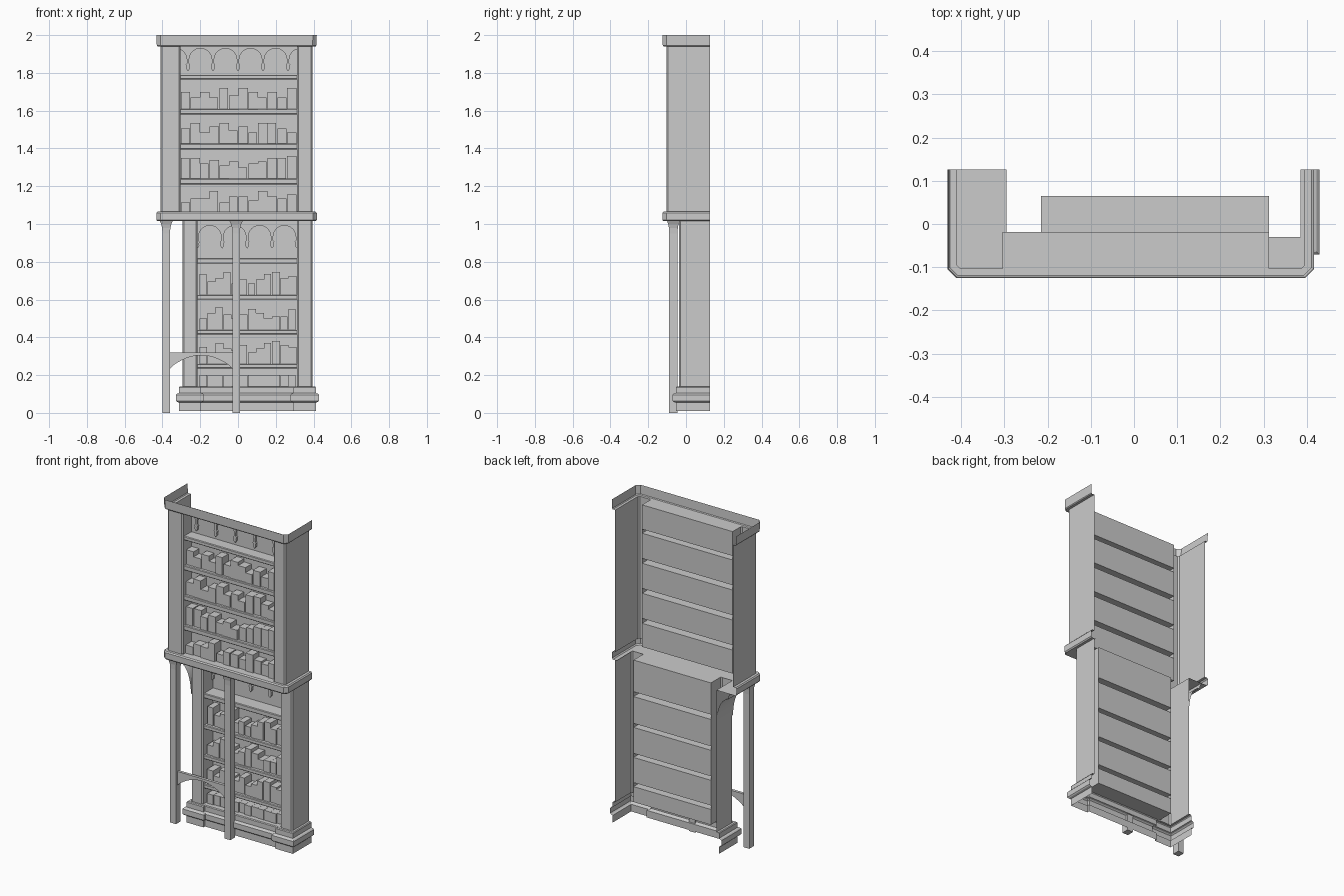
import bpy, bmesh, math, random
from mathutils import Vector

if "Cube" in bpy.data.objects:
    bpy.data.objects.remove(bpy.data.objects["Cube"])

random.seed(4)
BACK = 0.126


def finish(name, bm):
    bmesh.ops.remove_doubles(bm, verts=bm.verts, dist=0.00005)
    bmesh.ops.recalc_face_normals(bm, faces=bm.faces)
    me = bpy.data.meshes.new(name)
    bm.to_mesh(me)
    bm.free()
    ob = bpy.data.objects.new(name, me)
    bpy.context.collection.objects.link(ob)
    return ob


def add_grid(bm, rows):
    vs = [[bm.verts.new(p) for p in r] for r in rows]
    for a, b in zip(vs, vs[1:]):
        for i in range(len(a) - 1):
            bm.faces.new((a[i], a[i + 1], b[i + 1], b[i]))


def sheet(name, rows):
    bm = bmesh.new()
    add_grid(bm, rows)
    return finish(name, bm)


def add_box(bm, x0, x1, y0, y1, z0, z1):
    vs = bmesh.ops.create_cube(bm, size=1)["verts"]
    for v in vs:
        v.co = Vector(((x0 + x1) / 2 + v.co.x * (x1 - x0),
                       (y0 + y1) / 2 + v.co.y * (y1 - y0),
                       (z0 + z1) / 2 + v.co.z * (z1 - z0)))


def moulding(name, path, profile):
    """Sweep an (offset, z) profile along a plan path with mitred corners."""
    P = [Vector(p) for p in path]
    N = []
    for a, b in zip(P, P[1:]):
        d = (b - a).normalized()
        N.append(Vector((d.y, -d.x)))
    M = []
    for i in range(len(P)):
        n1, n2 = N[max(i - 1, 0)], N[min(i, len(N) - 1)]
        M.append((n1 + n2) / (1 + n1.dot(n2)))
    return sheet(name, [[(p.x + m.x * o, p.y + m.y * o, z) for p, m in zip(P, M)]
                        for o, z in profile])


def shelves(name, x0, x1, pts):
    """Continuous stepped casing: (y, z) profile run across the bay."""
    return sheet(name, [[(x, y, z) for y, z in pts] for x in (x0, x1)])


def stepped(front, back, bottom, bands):
    pts = [(front, bottom), (back, bottom)]
    for lo, hi in bands:
        c = 0.004
        pts += [(back, lo), (front + c, lo), (front, lo + c),
                (front, hi - c), (front + c, hi), (back, hi)]
    return pts


def pillar(name, outer, inner, front, inner_back, z0, z1):
    s = 1 if outer > inner else -1
    c = 0.008
    pts = [(inner, inner_back), (inner, front + c), (inner + s * c, front),
           (outer - s * c, front), (outer, front + c), (outer, BACK)]
    return sheet(name, [[(x, y, z) for x, y in pts] for z in (z0, z1)])


def arcade(name, x0, x1, first, step, count, top, crown, drop, front, back):
    """Row of round arches with hanging pendants, cut in a shallow plate."""
    r = step / 2 - 0.006
    spring = crown - r
    half = [(0.006, spring - 0.012), (0.006, drop + 0.042), (0.012, drop + 0.036),
            (0.008, drop + 0.026), (0.010, drop + 0.014), (0.004, drop + 0.006)]
    pts = []
    for k in range(-1, count + 1):
        xc = first + k * step
        pts += [(xc - dx, z) for dx, z in half] + [(xc, drop)]
        pts += [(xc + dx, z) for dx, z in reversed(half)]
        for i in range(13):
            t = math.pi * (1 - i / 12)
            pts.append((xc + step / 2 + r * math.cos(t), spring + r * math.sin(t)))
    pts = [p for p in pts if x0 + 0.001 < p[0] < x1 - 0.001]
    pts = [(x0, pts[0][1])] + pts + [(x1, pts[-1][1])]
    bm = bmesh.new()
    bm.faces.new([bm.verts.new((x, front, z)) for x, z in pts + [(x1, top), (x0, top)]])
    add_grid(bm, [[(x, y, z) for x, z in pts] for y in (front, back)])
    return finish(name, bm)


def books(name, x0, x1, z, front, back, heights):
    """heights: one digit per book, in hundredths of a unit plus 0.03."""
    bm = bmesh.new()
    w = (x1 - x0) / len(heights)
    for i, h in enumerate(heights):
        f = front + random.uniform(0, 0.012)
        add_box(bm, x0 + i * w, x0 + (i + 1) * w - random.choice((0.001, 0.001, 0.006)),
                f, back, z, z + 0.03 + int(h) * 0.01)
    return finish(name, bm)


# Plan paths of the upper and lower cabinets
upper = [(-0.41, BACK), (-0.41, -0.095), (-0.402, -0.103),
         (0.387, -0.103), (0.395, -0.095), (0.395, BACK)]
lower = [(-0.295, BACK), (-0.295, -0.037), (-0.215, -0.037), (-0.215, -0.022),
         (0.312, -0.022), (0.312, -0.037), (0.395, -0.037), (0.395, BACK)]

# Crown, middle ledge and plinth mouldings
moulding("crown", upper, [(0, 1.94), (0.016, 1.94), (0.02, 1.945), (0.022, 2.0)])
moulding("middle_ledge", upper, [(0, 1.065), (0.016, 1.065), (0.022, 1.058),
                                 (0.022, 1.022), (0.016, 1.015), (-0.01, 1.015)])
moulding("plinth", lower, [(0, 0.14), (0.013, 0.14), (0.017, 0.135), (0.017, 0.105),
                           (0.028, 0.102), (0.034, 0.096), (0.034, 0.064),
                           (0.028, 0.058), (0.017, 0.054), (0.017, 0.01)])

# Ledge underside and its open overhang on the left
sheet("ledge_underside", [[(x, y, 1.015) for x in (-0.295, 0.395)] for y in (-0.103, -0.03)])
sheet("overhang_underside", [[(x, y, 1.015) for x in (-0.41, -0.295)] for y in (-0.103, BACK)])

# Corner pillars with side walls
pillar("upper_left_pillar", -0.41, -0.305, -0.103, -0.016, 1.065, 1.94)
pillar("upper_right_pillar", 0.395, 0.312, -0.103, -0.016, 1.065, 1.94)
pillar("lower_left_pillar", -0.295, -0.215, -0.037, 0.065, 0.14, 1.015)
pillar("lower_right_pillar", 0.395, 0.312, -0.037, 0.065, 0.14, 1.015)

# Shelf casings, with backs and hollow shelf boards
up = stepped(-0.09, -0.018, 1.065, [(1.21, 1.24), (1.395, 1.425), (1.58, 1.61), (1.765, 1.79)])
up[0] = (-0.103, 1.065)
shelves("upper_shelves", -0.305, 0.312, up + [(-0.018, 1.94), (-0.103, 1.94)])
lo = stepped(-0.024, 0.065, 0.14, [(0.235, 0.26), (0.415, 0.44), (0.60, 0.625), (0.79, 0.82)])
shelves("lower_shelves", -0.215, 0.312, lo + [(0.065, 1.015), (-0.037, 1.015)])

# Arcades at the head of each bay
arcade("upper_arcade", -0.305, 0.312, -0.265, 0.1325, 5, 1.94, 1.93, 1.808, -0.031, -0.018)
arcade("lower_arcade", -0.215, 0.312, -0.215, 0.1317, 5, 1.015, 0.992, 0.87, 0.05, 0.065)

# Books
for i, (z, h) in enumerate([(1.065, "244825538546"[:12]), (1.24, "885746356889"),
                            (1.425, "583684638853"), (1.61, "636384863638")]):
    books(f"upper_books_{i + 1}", -0.303, 0.31, z, -0.08, -0.018, h)
for i, (z, h) in enumerate([(0.14, "333333333333"), (0.26, "638547358976"),
                            (0.44, "369535863448"), (0.625, "846935358967")]):
    books(f"lower_books_{i + 1}", -0.205, 0.31, z, -0.012, 0.065, h)

# Free-standing legs with flared heads
for side, xc in (("left", -0.38), ("middle", -0.01)):
    bm = bmesh.new()
    rows = []
    for w, z in ((0.02, 0), (0.02, 0.95), (0.022, 0.98), (0.027, 1.0), (0.034, 1.015)):
        d = 0.022 + (w - 0.02) * 0.8
        rows.append([(xc + a * w, -0.067 + b * d, z)
                     for a, b in ((-1, -1), (1, -1), (1, 1), (-1, 1), (-1, -1))])
    add_grid(bm, rows)
    bm.faces.new([bm.verts.new(p) for p in rows[0][:4]])
    finish(f"{side}_leg", bm)

# Arched stretcher between the legs
bm = bmesh.new()
arch = [(-0.36 + 0.33 * i / 16, 0.235 + 0.07 * math.sin(math.pi * i / 16) ** 0.8)
        for i in range(17)]
face = bm.faces.new([bm.verts.new((x, -0.076, z)) for x, z in arch + [(-0.03, 0.32), (-0.36, 0.32)]])
ext = bmesh.ops.extrude_face_region(bm, geom=[face], use_keep_orig=True)["geom"]
for v in ext:
    if isinstance(v, bmesh.types.BMVert):
        v.co.y += 0.018
finish("leg_stretcher", bm)

# Curved bracket under the overhang
curve = [(-0.37 + 0.075 * math.cos(t), 0.80 + 0.175 * math.sin(t))
         for t in (math.pi / 2 * i / 10 for i in range(11))] + [(-0.385, 1.015)]
sheet("curved_bracket", [[(x, y, z) for x, z in curve] for y in (-0.037, BACK)])

# Gentle shading on curved pieces
for ob in bpy.data.objects:
    ob.select_set(ob.name in {"curved_bracket", "leg_stretcher", "upper_arcade", "lower_arcade"})
bpy.context.view_layer.objects.active = bpy.data.objects["curved_bracket"]
bpy.ops.object.shade_smooth_by_angle(angle=math.radians(30))
